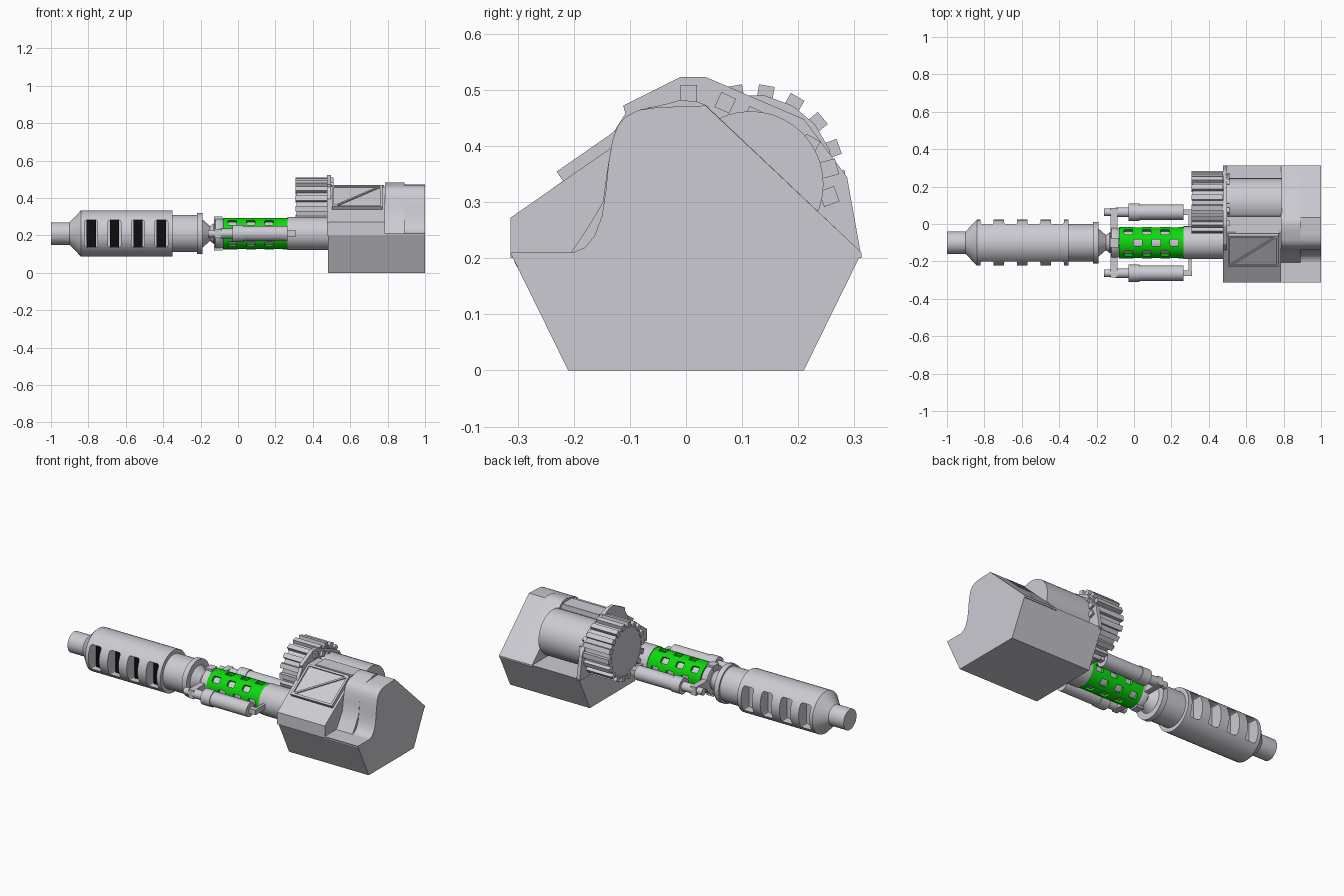
import bpy, bmesh, math
from mathutils import Vector, Matrix

if "Cube" in bpy.data.objects:
    bpy.data.objects.remove(bpy.data.objects["Cube"])


def material(name, rgb):
    m = bpy.data.materials.new(name)
    m.diffuse_color = (*rgb, 1)
    m.use_nodes = True
    m.node_tree.nodes["Principled BSDF"].inputs["Base Color"].default_value = m.diffuse_color
    return m


GREY = material("light_grey", (0.6, 0.6, 0.65))
GREEN = material("bright_green", (0.004, 0.7, 0.004))
BLACK = material("black", (0.004, 0.004, 0.004))
AY, AZ = -0.1, 0.21          # barrel axis
DY, DZ = 0.115, 0.342        # drum axis


def finish(name, bm, mat, smooth=False):
    bmesh.ops.recalc_face_normals(bm, faces=bm.faces)
    me = bpy.data.meshes.new(name)
    bm.to_mesh(me)
    bm.free()
    me.materials.append(mat)
    ob = bpy.data.objects.new(name, me)
    bpy.context.collection.objects.link(ob)
    if smooth:
        smooth_by_angle(ob)
    return ob


def smooth_by_angle(ob):
    bpy.ops.object.select_all(action='DESELECT')
    ob.select_set(True)
    bpy.context.view_layer.objects.active = ob
    bpy.ops.object.shade_smooth_by_angle(angle=math.radians(35))


def lathe(name, prof, y=AY, z=AZ, mat=GREY, n=40, closed=False, smooth=True):
    """Turn (x, radius) points around an axis parallel to x."""
    bm = bmesh.new()
    rings = [[bm.verts.new((x, y + r * math.cos(t), z + r * math.sin(t)))
              for t in (2 * math.pi * k / n for k in range(n))] for x, r in prof]
    pairs = list(zip(rings, rings[1:]))
    if closed:
        pairs.append((rings[-1], rings[0]))
    else:
        bm.faces.new(rings[0])
        bm.faces.new(rings[-1])
    for a, b in pairs:
        for k in range(n):
            j = (k + 1) % n
            bm.faces.new((a[k], a[j], b[j], b[k]))
    return finish(name, bm, mat, smooth)


def extrude(name, yz, x0, x1, mat=GREY, smooth=False):
    """Extrude a y-z outline along x."""
    bm = bmesh.new()
    a = [bm.verts.new((x0, y, z)) for y, z in yz]
    b = [bm.verts.new((x1, y, z)) for y, z in yz]
    bm.faces.new(a)
    bm.faces.new(b)
    for k in range(len(yz)):
        j = (k + 1) % len(yz)
        bm.faces.new((a[k], a[j], b[j], b[k]))
    return finish(name, bm, mat, smooth)


def boxes(name, items, mat=GREY, bevel=0):
    """Boxes given as (centre, size, rotation matrix)."""
    bm = bmesh.new()
    for c, s, rot in items:
        bmesh.ops.create_cube(bm, size=1, matrix=Matrix.Translation(c) @ rot.to_4x4()
                              @ Matrix.Diagonal((*s, 1)))
    if bevel:
        bmesh.ops.bevel(bm, geom=bm.edges[:], offset=bevel, segments=2, affect='EDGES', profile=0.5)
    return finish(name, bm, mat)


def rot(a, axis='X'):
    return Matrix.Rotation(a, 3, axis)


def cut(ob, cutter):
    mod = ob.modifiers.new("cut", 'BOOLEAN')
    mod.operation, mod.solver, mod.object = 'DIFFERENCE', 'EXACT', cutter
    bpy.context.view_layer.objects.active = ob
    bpy.ops.object.modifier_apply(modifier=mod.name)
    bpy.data.objects.remove(cutter)
    smooth_by_angle(ob)


I = Matrix.Identity(3)

# Muzzle shroud with four slots through it
shroud = lathe("muzzle_shroud", [(-1, .06), (-.9, .06), (-.84, .123), (-.35, .123)], smooth=False)
SLOTS = (-.785, -.66, -.535, -.41)
cut(shroud, boxes("slot_cutter", [((x, AY, AZ), (.07, .4, .145), I) for x in SLOTS], bevel=.012))
boxes("slot_dark_liner", [((x, AY - .06, AZ), (.05, .008, .144), I) for x in SLOTS], BLACK)
boxes("slot_core", [((-.6, AY, AZ), (.47, .1, .16), I)])

# Collar, flange and neck
lathe("collar", [(-.35, .1), (-.22, .1), (-.22, .11), (-.19, .11), (-.19, .075), (-.15, .04),
                 (-.13, .055), (-.08, .055)])
lathe("front_hub", [(-.125, .07), (-.12, .082), (-.09, .082), (-.08, .075)])

# Green perforated jacket around a grey core
lathe("inner_barrel", [(-.08, .066), (.28, .066)])
jacket = lathe("green_jacket", [(-.08, .084), (.27, .084), (.27, .07), (-.08, .07)],
               mat=GREEN, closed=True, smooth=False, n=48)
holes = []
for k in range(8):
    t = math.radians(45 * k)
    for i in range(3):
        x = (.02 if k % 2 == 0 else -.03) + .098 * i
        holes.append(((x, AY - .085 * math.sin(t), AZ + .085 * math.cos(t)), (.046, .036, .06), rot(t)))
cut(jacket, boxes("hole_cutter", holes, bevel=.007))

# Rear barrel
lathe("rear_barrel", [(.265, .088), (.5, .088)])

# Twin side pistons with crossbar and brackets
for side, s in (("left", 1), ("right", -1)):
    y = AY + s * .163
    lathe(side + "_piston", [(-.16, .02), (-.125, .02), (-.125, .012), (-.1, .012), (-.1, .026),
                             (-.03, .026), (-.03, .046), (.03, .046), (.03, .041), (.265, .041)],
          y=y, n=28)
    boxes(side + "_piston_bracket", [((.285, y, AZ), (.05, .03, .03), I),
                                     ((.3, AY + s * .12, AZ), (.015, .11, .03), I)])
boxes("crossbar", [((-.107, AY, AZ), (.035, .37, .05), I)])
boxes("hub_lugs", [((-.105, AY, AZ + s * .075), (.045, .05, .03), I) for s in (-1, 1)])

# Toothed drum and the spindle behind it
lathe("drum", [(.313, .15), (.48, .15)], y=DY, z=DZ, n=18, smooth=False)
boxes("drum_bars", [((.392, DY + .152 * math.cos(t), DZ + .152 * math.sin(t)), (.17, .032, .028), rot(t))
                    for t in (2 * math.pi * k / 18 for k in range(18))])
lathe("drum_spindle", [(.49, .13), (.79, .13)], y=DY, z=DZ - .01)

# Lower hull
HULL = [(-.21, 0), (.21, 0), (.313, .21), (-.313, .21)]
extrude("lower_hull", HULL, .48, 1)

# Front plate with studs
extrude("front_plate", [(-.313, .2), (.313, .2), (.287, .345), (.21, .448), (.035, .523), (-.01, .523),
                        (-.112, .472), (-.108, .458), (-.135, .415), (-.14, .395), (-.313, .27)], .475, .496)
STUDS = [(.005, .494, 0), (.07, .477, -25), (.12, .452, -25), (.165, .427, -25),
         (.22, .402, -30), (.255, .36, -75), (.255, .31, -70)]
boxes("plate_studs", [((.5, y, z), (.02, .029, .029), rot(math.radians(a))) for y, z, a in STUDS])

# Sloped housing
extrude("housing", [(-.313, .2), (.06, .2), (.04, .462), (-.04, .462), (-.313, .272)], .49, .785)
boxes("housing_top_plate", [((.66, -.005, .463), (.24, .09, .014), I)])

# Framed hatch with a diagonal brace on the slope
A, B = Vector((0, -.222, .342)), Vector((0, -.055, .458))
d = B - A
ang = math.atan2(d.z, d.y)
n = Vector((0, -math.sin(ang), math.cos(ang)))
mid, L, R = (A + B) / 2 + Vector((.637, 0, 0)), d.length, rot(ang)
u = d.normalized()
bars = [(mid, (.27, L, .014), R)]
for s in (-1, 1):
    bars.append((mid + n * .008 + u * s * (L / 2 - .006), (.27, .012, .014), R))
    bars.append((mid + n * .008 + Vector((s * .129, 0, 0)), (.012, L, .014), R))
diag = math.atan2(L, .27)
bars.append((mid + n * .008, (math.hypot(L, .27) - .03, .01, .012), R @ rot(diag, 'Z')))
boxes("hatch", bars)

# Rear stock with the swept cheek, in two steps
CHEEK = [(-.31, .2), (.313, .2), (.313, .21), (.035, .472), (-.05, .469), (-.085, .464), (-.108, .452),
         (-.122, .435), (-.131, .41), (-.138, .37), (-.143, .32), (-.15, .275), (-.163, .24),
         (-.18, .219), (-.205, .209), (-.31, .209)]
extrude("rear_stock", CHEEK, .89, 1, smooth=True)
extrude("rear_stock_front", [(-.31, .2), (.313, .2), (.313, .21), (.035, .473), (.02, .479), (-.01, .482),
                             (-.035, .475), (-.085, .464), (-.108, .452), (-.122, .435), (-.131, .41),
                             (-.14, .36), (-.148, .3), (-.175, .255), (-.205, .21), (-.31, .209)],
        .785, .89, smooth=True)
